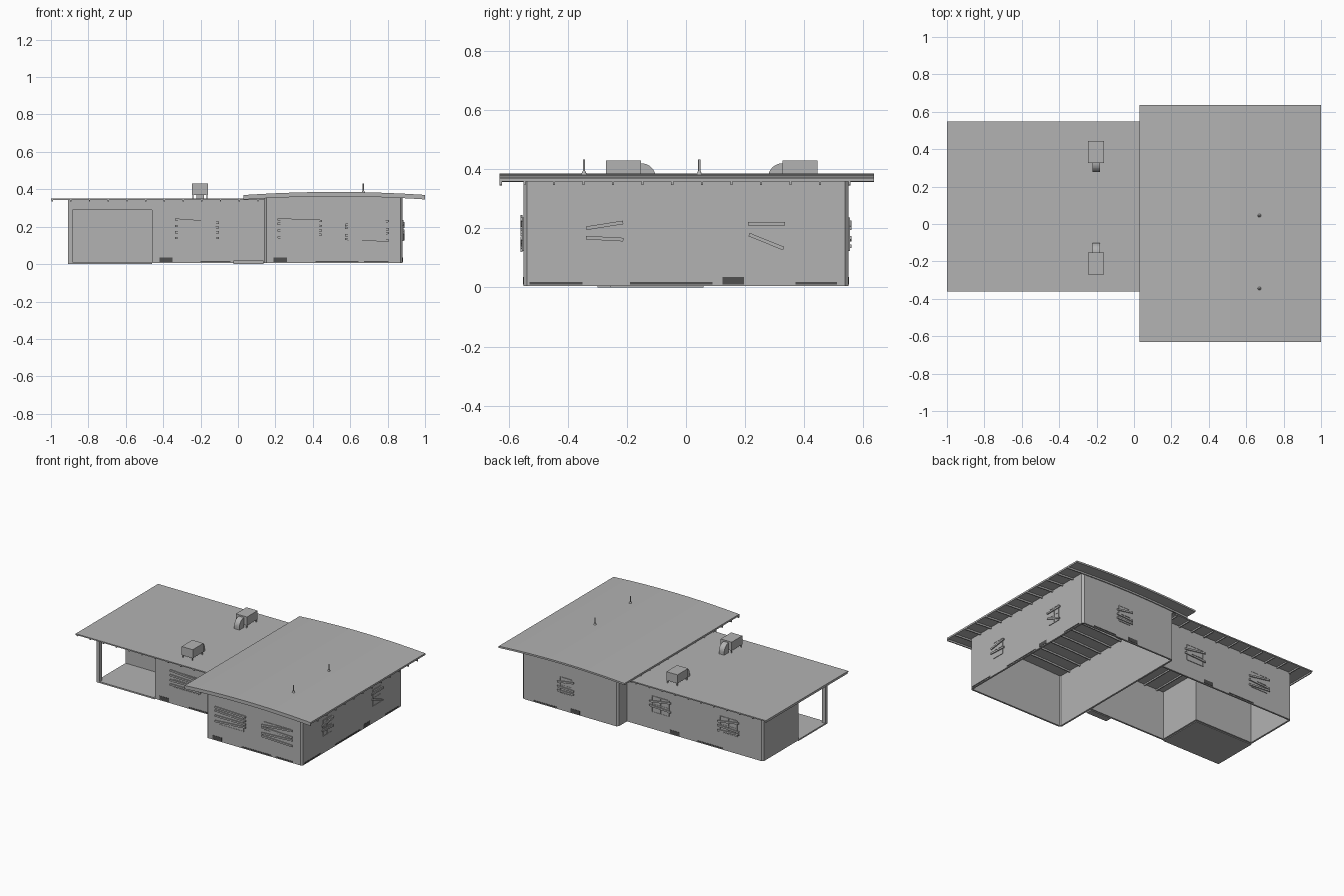
import bpy, bmesh, math
from mathutils import Matrix, Vector

cube = bpy.data.objects.get("Cube")
if cube:
    bpy.data.objects.remove(cube, do_unlink=True)


def material(name, value):
    m = bpy.data.materials.new(name)
    m.use_nodes = True
    colour = (value, value, value, 1)
    m.diffuse_color = colour
    m.node_tree.nodes["Principled BSDF"].inputs["Base Color"].default_value = colour
    return m


GREY = material("plain grey", 0.45)
DARK = material("dark grey", 0.08)


def finish(name, bm, mat=GREY):
    bmesh.ops.recalc_face_normals(bm, faces=bm.faces)
    mesh = bpy.data.meshes.new(name)
    bm.to_mesh(mesh)
    bm.free()
    mesh.materials.append(mat)
    ob = bpy.data.objects.new(name, mesh)
    bpy.context.collection.objects.link(ob)
    return ob


def add_box(bm, lo, hi, matrix=Matrix()):
    size = [b - a for a, b in zip(lo, hi)]
    mid = [(a + b) / 2 for a, b in zip(lo, hi)]
    bmesh.ops.create_cube(bm, size=1, matrix=matrix @ Matrix.Translation(mid) @ Matrix.Diagonal((*size, 1)))


def box(name, lo, hi, mat=GREY):
    bm = bmesh.new()
    add_box(bm, lo, hi)
    return finish(name, bm, mat)


def extrude(bm, outline, offset):
    face = bm.faces.new([bm.verts.new(p) for p in outline])
    out = bmesh.ops.extrude_face_region(bm, geom=[face])
    bmesh.ops.translate(bm, vec=offset, verts=[v for v in out["geom"] if isinstance(v, bmesh.types.BMVert)])


# Shallow curved main roof profile
def roof_z(x):
    return 0.386 - 0.07 * (x - 0.52) ** 2


xs = [0.03 + 0.97 * i / 10 for i in range(11)]


def curved_slab(bm, y0, y1, top, bottom):
    outline = [(x, y0, roof_z(x) - top) for x in xs]
    outline += [(x, y0, roof_z(x) - bottom) for x in reversed(xs)]
    extrude(bm, outline, (0, y1 - y0, 0))


bm = bmesh.new()
curved_slab(bm, -0.63, 0.635, 0, 0.012)
finish("main_roof", bm)
bm = bmesh.new()
for i in range(13):
    y = min(max(-0.65 + 0.1 * i, -0.63), 0.62)
    curved_slab(bm, y, y + 0.007, 0.011, 0.024)
finish("main_rafters", bm)

# Flat roof of the side wing
box("wing_roof", (-1, -0.36, 0.344), (0.15, 0.548, 0.352))
bm = bmesh.new()
for i in range(12):
    x = -0.997 + 0.1 * i
    add_box(bm, (x, -0.355, 0.334), (x + 0.007, 0.543, 0.345))
finish("wing_rafters", bm)


# Hollow wall shells, open below
def walls(name, path, top, closed):
    bm = bmesh.new()
    low = [bm.verts.new((x, y, 0.005)) for x, y in path]
    high = [bm.verts.new((x, y, top(x))) for x, y in path]
    count = len(path)
    for i in range(count if closed else count - 1):
        j = (i + 1) % count
        bm.faces.new((low[i], low[j], high[j], high[i]))
    ob = finish(name, bm)
    solid = ob.modifiers.new("thickness", "SOLIDIFY")
    solid.thickness = 0.012
    solid.offset = -1
    solid.use_even_offset = True
    return ob


gable = [0.152 + 0.716 * i / 6 for i in range(7)]
path = [(x, -0.55) for x in gable] + [(0.88, -0.538), (0.88, 0.538)]
path += [(x, 0.55) for x in reversed(gable)] + [(0.14, 0.538), (0.14, -0.538)]
walls("main_walls", path, lambda x: roof_z(x) - 0.008, True)
path = [(0.14, 0.45), (-0.898, 0.45), (-0.91, 0.438), (-0.91, 0.06),
        (-0.46, 0.06), (-0.46, -0.26), (0.14, -0.26)]
walls("wing_walls", path[::-1], lambda x: 0.346, False)

# Open porch at the front corner
box("porch_floor", (-0.91, -0.26, 0), (-0.46, 0.06, 0.01))
box("porch_post", (-0.91, -0.26, 0.005), (-0.885, -0.235, 0.346))
box("porch_front_beam", (-0.91, -0.26, 0.29), (-0.46, -0.24, 0.346))
box("porch_side_beam", (-0.91, -0.25, 0.31), (-0.895, 0.06, 0.346))

# Door and step
box("door", (-0.02, -0.266, 0.022), (0.13, -0.255, 0.24))
box("door_step", (-0.025, -0.3, 0), (0.135, -0.255, 0.02))


# Wall frames: local x runs along the wall, local -y points outward
def wall_matrix(side, along, depth):
    turn = {"front": 0, "right": math.pi / 2, "back": math.pi}[side]
    place = (depth, along, 0) if side == "right" else (along, depth, 0)
    return Matrix.Translation(place) @ Matrix.Rotation(turn, 4, "Z")


def window(name, side, along, depth, width, boards, z0=0.125, z1=0.235):
    m = wall_matrix(side, along, depth)
    half = width / 2
    bm = bmesh.new()
    add_box(bm, (-half, -0.002, z0), (half, 0.001, z1), m)
    for z in (z0, (z0 + z1) / 2, z1):
        add_box(bm, (-half, -0.004, z - 0.002), (half, 0, z + 0.002), m)
    for x in (-half, 0, half):
        add_box(bm, (x - 0.002, -0.004, z0), (x + 0.002, 0, z1), m)
    finish(name + "_window", bm)
    bm = bmesh.new()
    for z, angle in boards:
        tilt = m @ Matrix.Translation((0, 0, z)) @ Matrix.Rotation(math.radians(angle), 4, "Y")
        reach = half + 0.018
        add_box(bm, (-reach, -0.01, -0.006), (reach, -0.003, 0.006), tilt)
    finish(name + "_boards", bm)


LEVEL = [(0.14, 0), (0.17, 0), (0.20, 2), (0.23, 4)]
FAN = [(0.15, -4), (0.18, 0), (0.21, 3), (0.235, 2)]
RISING = [(0.13, 2), (0.16, -3), (0.19, 2), (0.22, -5)]
PAIR = [(0.165, 3), (0.21, -9)]
CROSSED = [(0.155, 22), (0.215, 0)]
window("wing_front", "front", -0.22, -0.26, 0.2, LEVEL)
window("main_front_inner", "front", 0.33, -0.55, 0.2, FAN)
window("main_front_outer", "front", 0.69, -0.55, 0.2, RISING)
window("main_side_front", "right", -0.275, 0.88, 0.09, PAIR)
window("main_side_back", "right", 0.272, 0.88, 0.09, CROSSED)
window("main_back", "back", 0.54, 0.55, 0.09, PAIR + [(0.14, 0)])
window("wing_back_inner", "back", -0.12, 0.45, 0.13, PAIR)
window("wing_back_outer", "back", -0.645, 0.45, 0.13, PAIR + [(0.14, -4)])


# Dark vents and worn strips at the foot of the walls
def foot_plate(name, side, along, depth, width, top):
    bm = bmesh.new()
    add_box(bm, (-width / 2, -0.002, 0.01), (width / 2, 0.001, top), wall_matrix(side, along, depth))
    finish(name, bm, DARK)


for side, along, depth in (("front", -0.385, -0.26), ("front", 0.225, -0.55), ("right", 0.16, 0.88),
                           ("back", -0.23, 0.45), ("back", 0.47, 0.55)):
    foot_plate(side + "_vent", side, along, depth, 0.072, 0.036)
for side, along, depth, width in (
        ("front", -0.12, -0.26, 0.16), ("front", 0.53, -0.55, 0.23), ("front", 0.74, -0.55, 0.13),
        ("right", -0.44, 0.88, 0.18), ("right", -0.05, 0.88, 0.28), ("right", 0.44, 0.88, 0.14),
        ("back", -0.5, 0.45, 0.2), ("back", 0.7, 0.55, 0.18)):
    foot_plate(side + "_worn_strip", side, along, depth, width, 0.018)


# Rooftop air units: a box on legs with a curved duct
def air_unit(name, y, way):
    bm = bmesh.new()
    place = Matrix.Translation((-0.203, y, 0.352)) @ Matrix.Diagonal((1, way, 1, 1))
    add_box(bm, (-0.043, 0, 0.018), (0.043, 0.118, 0.078), place)
    for x in (-0.04, 0.034):
        for leg in (0.003, 0.109):
            add_box(bm, (x, leg, 0), (x + 0.006, leg + 0.006, 0.02), place)
    arc = [(0.118 + 0.05 * math.sin(a), 0.018 + 0.05 * math.cos(a))
           for a in (math.pi / 2 * i / 8 for i in range(9))]
    outline = [(0.118, 0), *arc, (0.168, 0)]
    extrude(bm, [place @ Vector((-0.02, u, v)) for u, v in outline], (0.04, 0, 0))
    finish(name, bm)


air_unit("front_air_unit", -0.27, 1)
air_unit("back_air_unit", 0.445, -1)

# Vent pipes with flared flashing
for name, y in (("front_pipe", -0.345), ("back_pipe", 0.045)):
    bm = bmesh.new()
    for r1, r2, z0, z1 in ((0.004, 0.004, 0.37, 0.432), (0.011, 0.004, 0.38, 0.394)):
        bmesh.ops.create_cone(bm, cap_ends=True, segments=12, radius1=r1, radius2=r2, depth=z1 - z0,
                              matrix=Matrix.Translation((0.67, y, (z0 + z1) / 2)))
    finish(name, bm)
